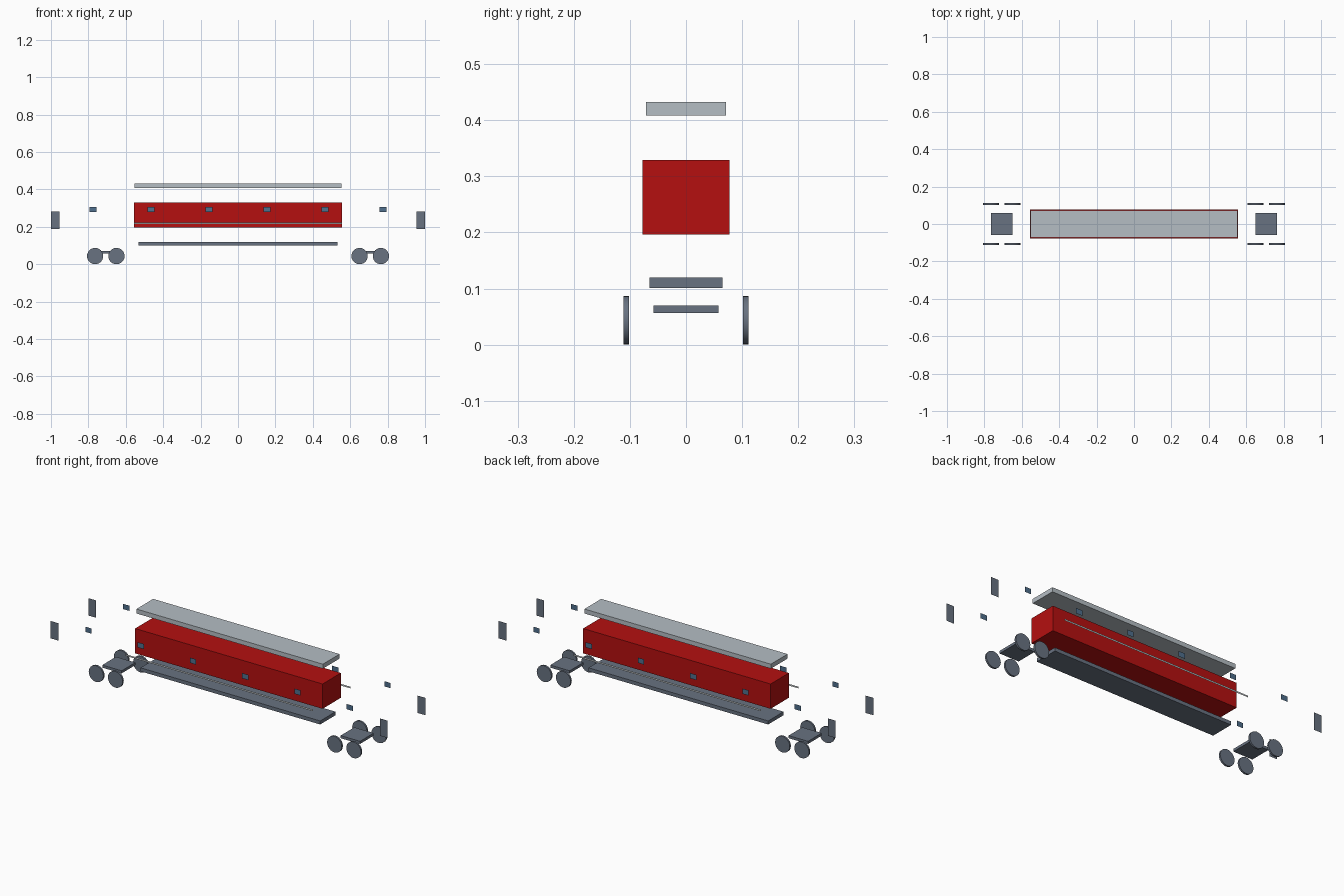
import bpy, math

if "Cube" in bpy.data.objects:
    bpy.data.objects.remove(bpy.data.objects["Cube"])


def material(name, rgb):
    m = bpy.data.materials.new(name)
    m.diffuse_color = (*rgb, 1)
    m.use_nodes = True
    m.node_tree.nodes["Principled BSDF"].inputs["Base Color"].default_value = m.diffuse_color
    return m


RED = material("body red", (0.46, 0.005, 0.005))
SILVER = material("roof silver", (0.46, 0.51, 0.55))
GREY = material("steel grey", (0.14, 0.17, 0.22))
BLUE = material("window blue", (0.08, 0.16, 0.27))
PALE = material("stripe pale grey", (0.55, 0.58, 0.60))


def box(name, size, centre, mat):
    bpy.ops.mesh.primitive_cube_add(size=1, location=centre)
    ob = bpy.context.object
    ob.name = name
    ob.scale = size
    bpy.ops.object.transform_apply(location=False, rotation=False, scale=True)
    ob.data.materials.append(mat)
    return ob


def panel(name, width, height, x, side, z, mat):
    """Flat upright sheet facing outwards on one side of the car."""
    bpy.ops.mesh.primitive_plane_add(
        size=1, location=(x, side * 0.16, z),
        rotation=(-side * math.pi / 2, 0, 0))
    ob = bpy.context.object
    ob.name = name
    ob.scale = (width, height, 1)
    bpy.ops.object.transform_apply(location=False, rotation=True, scale=True)
    ob.data.materials.append(mat)


# Main layers, pulled apart vertically
box("car_body", (1.112, 0.155, 0.133), (0, 0, 0.2625), RED)
box("roof", (1.106, 0.142, 0.024), (0, 0, 0.42), SILVER)
box("underframe", (1.066, 0.13, 0.019), (0, 0, 0.1105), GREY)

# Bogies: a plate and four wheels each
for end in (-1, 1):
    bx = end * 0.707
    box("bogie_frame", (0.115, 0.116, 0.014), (bx, 0, 0.063), GREY)
    for dx in (-0.057, 0.057):
        for side in (-1, 1):
            bpy.ops.mesh.primitive_cylinder_add(
                vertices=24, radius=0.0435, depth=0.01,
                location=(bx + dx, side * 0.1065, 0.0435),
                rotation=(math.pi / 2, 0, 0))
            wheel = bpy.context.object
            wheel.name = "wheel"
            wheel.data.materials.append(GREY)
            bpy.ops.object.shade_smooth_by_angle(angle=math.radians(30))

# Side sheets: windows, doors and stripe
for side in (-1, 1):
    for i in range(6):
        panel("window", 0.038, 0.028, -0.775 + 0.31 * i, side, 0.293, BLUE)
    for end in (-1, 1):
        panel("door", 0.046, 0.093, end * 0.977, side, 0.236, GREY)
    panel("side_stripe", 1.112, 0.009, 0, side, 0.219, PALE)
